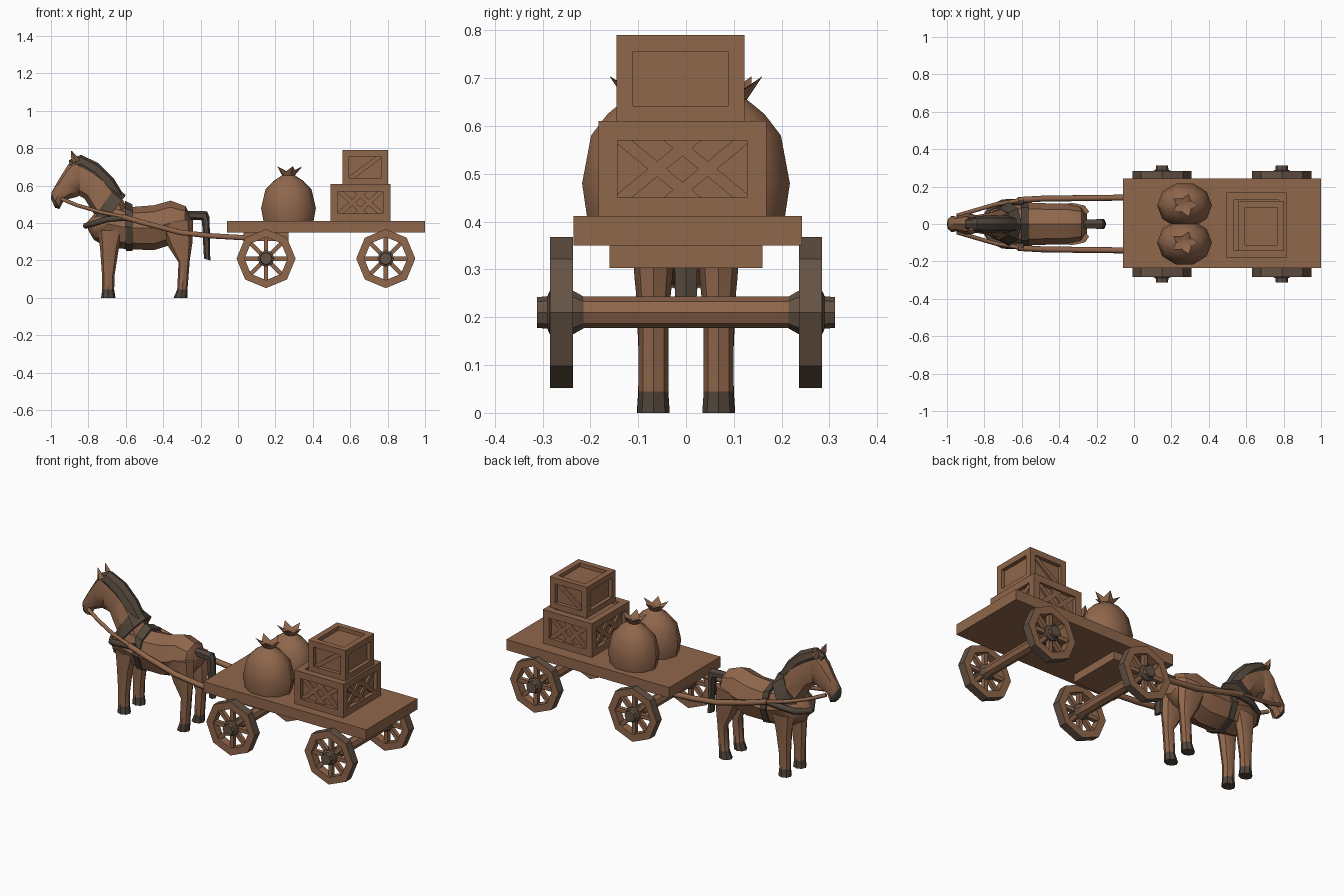
import bpy, bmesh, math
from mathutils import Vector, Matrix

if "Cube" in bpy.data.objects:
    bpy.data.objects.remove(bpy.data.objects["Cube"])


def material(name, rgb):
    m = bpy.data.materials.new(name)
    m.diffuse_color = (*rgb, 1)
    m.use_nodes = True
    m.node_tree.nodes["Principled BSDF"].inputs["Base Color"].default_value = m.diffuse_color
    return m


BROWN = material("warm brown", (0.28, 0.135, 0.072))
DARK = material("dark grey brown", (0.085, 0.062, 0.045))
TREAD = material("worn tread", (0.13, 0.085, 0.058))


def finish(name, bm, mat=BROWN, second=DARK, rule=None):
    bmesh.ops.recalc_face_normals(bm, faces=bm.faces)
    me = bpy.data.meshes.new(name)
    if rule:
        for f in bm.faces:
            f.material_index = int(rule(f))
    bm.to_mesh(me)
    bm.free()
    me.materials.append(mat)
    me.materials.append(second)
    ob = bpy.data.objects.new(name, me)
    bpy.context.collection.objects.link(ob)
    return ob


def skin(bm, rings, cap=True, closed=False):
    vs = [[bm.verts.new(p) for p in r] for r in rings]
    n = len(vs[0])
    pairs = list(zip(vs, vs[1:])) + ([(vs[-1], vs[0])] if closed else [])
    for a, b in pairs:
        for i in range(n):
            bm.faces.new((a[i], a[(i + 1) % n], b[(i + 1) % n], b[i]))
    if cap and not closed:
        bm.faces.new(vs[0])
        bm.faces.new(vs[-1])


def loft(name, sections, y=0, n=8, **kw):
    """Each section: top x,z, bottom x,z and half width in y."""
    rings = []
    for x1, z1, x2, z2, w in sections:
        ring = []
        for i in range(n):
            a = 2 * math.pi * i / n
            c = math.cos(a) / 2
            ring.append(((x1 + x2) / 2 + c * (x1 - x2), y + w * math.sin(a),
                         (z1 + z2) / 2 + c * (z1 - z2)))
        rings.append(ring)
    bm = bmesh.new()
    skin(bm, rings)
    return finish(name, bm, **kw)


def add_box(bm, lo, hi):
    lo, hi = Vector(lo), Vector(hi)
    m = Matrix.Translation((lo + hi) / 2) @ Matrix.Diagonal((*(hi - lo), 1))
    bmesh.ops.create_cube(bm, size=1, matrix=m)


def add_slat(bm, p, q, width, normal, depth):
    """Flat bar from p to q lying on a face with the given normal."""
    p, q, nrm = Vector(p), Vector(q), Vector(normal)
    d = (q - p).normalized()
    rot = Matrix((d, nrm.cross(d), nrm)).transposed().to_4x4()
    bmesh.ops.create_cube(bm, size=1, matrix=Matrix.Translation((p + q) / 2) @ rot
                          @ Matrix.Diagonal(((q - p).length, width, depth, 1)))


def tube(name, pts, r, mat):
    cu = bpy.data.curves.new(name, 'CURVE')
    cu.dimensions = '3D'
    cu.bevel_depth, cu.bevel_resolution, cu.use_fill_caps = r, 1, True
    s = cu.splines.new('POLY')
    s.points.add(len(pts) - 1)
    for sp, p in zip(s.points, pts):
        sp.co = (*p, 1)
    cu.materials.append(mat)
    ob = bpy.data.objects.new(name, cu)
    bpy.context.collection.objects.link(ob)


def lathe_y(bm, x, z, profile, n=8, closed=False):
    skin(bm, [[(x + r * math.sin(2 * math.pi * i / n), y, z + r * math.cos(2 * math.pi * i / n))
               for i in range(n)] for r, y in profile], closed=closed)


# Cart bed and the block beneath it
bm = bmesh.new()
add_box(bm, (-0.06, -0.235, 0.35), (1.0, 0.243, 0.412))
finish("cart_bed", bm)
bm = bmesh.new()
add_box(bm, (0.03, -0.16, 0.303), (0.27, 0.16, 0.352))
finish("front_bolster", bm)

# Wheels and axles
WZ = 0.21
for x, label in ((0.15, "front"), (0.79, "rear")):
    bm = bmesh.new()
    lathe_y(bm, x, WZ, [(0.033, -0.23), (0.033, 0.23)])
    finish(label + "_axle", bm)
    for s in (-1, 1):
        bm = bmesh.new()
        lathe_y(bm, x, WZ, [(0.158, s * 0.236), (0.158, s * 0.284),
                            (0.115, s * 0.284), (0.115, s * 0.236)], closed=True)
        finish(label + "_wheel_rim", bm, second=TREAD,
               rule=lambda f: math.hypot(f.calc_center_median().x - x,
                                         f.calc_center_median().z - WZ) > 0.14
               and abs(f.normal.y) < 0.5)
        bm = bmesh.new()
        for i in range(8):
            a = 2 * math.pi * i / 8
            d = Vector((math.sin(a), 0, math.cos(a)))
            c = Vector((x, s * 0.26, WZ))
            add_slat(bm, c + d * 0.02, c + d * 0.122, 0.023, (0, 1, 0), 0.024)
        finish(label + "_wheel_spokes", bm)
        bm = bmesh.new()
        lathe_y(bm, x, WZ, [(0.028, s * 0.205), (0.045, s * 0.235), (0.045, s * 0.285),
                            (0.034, s * 0.29), (0.032, s * 0.312)])
        finish(label + "_wheel_hub", bm, mat=TREAD)

# Sacks with gathered, tied tops
for y in (-0.1, 0.1):
    bm = bmesh.new()
    rings = []
    for r, z, wave in ((0.125, 0.41, 0), (0.137, 0.48, 0), (0.115, 0.58, 0), (0.075, 0.625, 0),
                       (0.032, 0.655, 0), (0.056, 0.69, 0.014), (0.02, 0.675, 0)):
        ring = []
        for i in range(10):
            a = 2 * math.pi * i / 10
            k = wave * (-1) ** i
            ring.append((0.27 + (r + k) * math.cos(a) * 1.07, y + (r + k) * math.sin(a) * 0.9, z + k))
        rings.append(ring)
    skin(bm, rings)
    finish("sack", bm)


# Crates: recessed core, twelve frame bars and slats
def crate(name, lo, hi, b, inset, lattice):
    bm = bmesh.new()
    lo, hi = Vector(lo), Vector(hi)
    iv = Vector((inset,) * 3)
    add_box(bm, lo + iv, hi - iv)
    for ax in range(3):
        u, v = [k for k in range(3) if k != ax]
        for su in (0, 1):
            for sv in (0, 1):
                p, q = lo.copy(), hi.copy()
                p[u], q[u] = (hi[u] - b, hi[u]) if su else (lo[u], lo[u] + b)
                p[v], q[v] = (hi[v] - b, hi[v]) if sv else (lo[v], lo[v] + b)
                add_box(bm, p, q)
    z0, z1 = lo.z + b * 0.8, hi.z - b * 0.8
    for ax in (0, 1):
        u = 1 - ax
        for side in (0, 1):
            nrm = Vector((0, 0, 0))
            nrm[ax] = 1
            face = hi[ax] - inset * 0.8 if side else lo[ax] + inset * 0.8
            a, c = lo[u] + b, hi[u] - b
            mid = (a + c) / 2
            if lattice:
                lines = [(a, mid + 0.03, 0), (mid - 0.03, c, 0), (a, mid + 0.03, 1), (mid - 0.03, c, 1)]
            else:
                lines = [(a, c, 0)] if ax else []
            for u0, u1, flip in lines:
                p, q = Vector((0, 0, z1 if flip else z0)), Vector((0, 0, z0 if flip else z1))
                p[ax] = q[ax] = face
                p[u], q[u] = u0, u1
                add_slat(bm, p, q, 0.025, nrm, 0.012)
    finish(name, bm)


crate("lower_crate", (0.495, -0.183, 0.41), (0.815, 0.168, 0.61), 0.04, 0.022, True)
crate("upper_crate", (0.56, -0.145, 0.608), (0.802, 0.122, 0.79), 0.034, 0.022, False)

# Horse body, neck and head
loft("horse_body", [(-.81, .40, -.80, .36, .03), (-.76, .46, -.77, .31, .085),
                    (-.68, .52, -.70, .27, .108), (-.58, .485, -.58, .26, .115),
                    (-.45, .495, -.45, .255, .11), (-.36, .52, -.37, .28, .11),
                    (-.28, .49, -.29, .31, .095), (-.25, .43, -.25, .36, .05)])
loft("horse_neck", [(-.59, .48, -.80, .37, .10), (-.64, .565, -.765, .44, .08),
                    (-.73, .675, -.82, .53, .06), (-.83, .745, -.875, .56, .045)])
loft("horse_head", [(-.81, .73, -.83, .57, .04), (-.88, .745, -.86, .54, .055),
                    (-.91, .71, -.90, .53, .055), (-.96, .63, -.935, .515, .04),
                    (-.997, .565, -.955, .475, .043), (-1.0, .53, -.978, .482, .03)],
     rule=lambda f: f.calc_center_median().x < -0.962 and f.calc_center_median().z < 0.56)
loft("mane", [(-.605, .54, -.66, .50, .04), (-.665, .64, -.72, .55, .047),
              (-.745, .72, -.78, .62, .047), (-.84, .765, -.84, .67, .042),
              (-.905, .735, -.89, .68, .025)], mat=DARK)
loft("tail", [(-.28, .465, -.28, .42, .025), (-.165, .463, -.195, .415, .03),
              (-.152, .43, -.192, .40, .03), (-.148, .20, -.182, .21, .025)], n=6, mat=DARK)

# Ears and legs, mirrored
for s in (-1, 1):
    loft("ear", [(-.845, .735, -.885, .72, .02), (-.86, .755, -.892, .75, .016),
                 (-.888, .786, -.892, .785, .002)], y=s * 0.035, n=4)
    hoof = lambda f: f.calc_center_median().z < 0.045
    loft("front_leg", [(-.75, .36, -.61, .36, .04), (-.737, .26, -.638, .26, .036),
                       (-.727, .12, -.66, .12, .03), (-.726, .045, -.662, .045, .031),
                       (-.732, 0, -.655, 0, .034)], y=s * 0.069, rule=hoof)
    loft("hind_leg", [(-.43, .40, -.24, .42, .045), (-.37, .27, -.243, .30, .04),
                      (-.318, .19, -.258, .20, .031), (-.325, .045, -.27, .045, .031),
                      (-.345, 0, -.27, 0, .034)], y=s * 0.068, rule=hoof)
    # Shafts, reins and breast strap
    tube("shaft", [(-.62, s * .128, .435), (-.50, s * .135, .40), (-.31, s * .138, .35),
                   (-.15, s * .14, .332), (.06, s * .142, .32)], 0.016, BROWN)
    tube("rein", [(-.945, s * .045, .53), (-.86, s * .07, .495), (-.74, s * .105, .46),
                  (-.60, s * .128, .43)], 0.011, BROWN)
    tube("breast_strap", [(-.59, s * .12, .43), (-.70, s * .115, .42), (-.765, s * .085, .40),
                          (-.815, 0, .385)], 0.017, DARK)

# Harness collar and girth
loft("collar", [(-.655, .595, -.785, .40, .085), (-.60, .55, -.74, .36, .118)], mat=DARK)
loft("girth", [(-.605, .52, -.60, .25, .123), (-.565, .50, -.565, .25, .123)], mat=DARK)

# Soft shading with hard edges kept
meshes = [o for o in bpy.context.collection.objects if o.type == 'MESH']
for o in meshes:
    o.select_set(True)
bpy.context.view_layer.objects.active = meshes[0]
bpy.ops.object.shade_smooth_by_angle(angle=math.radians(38))
